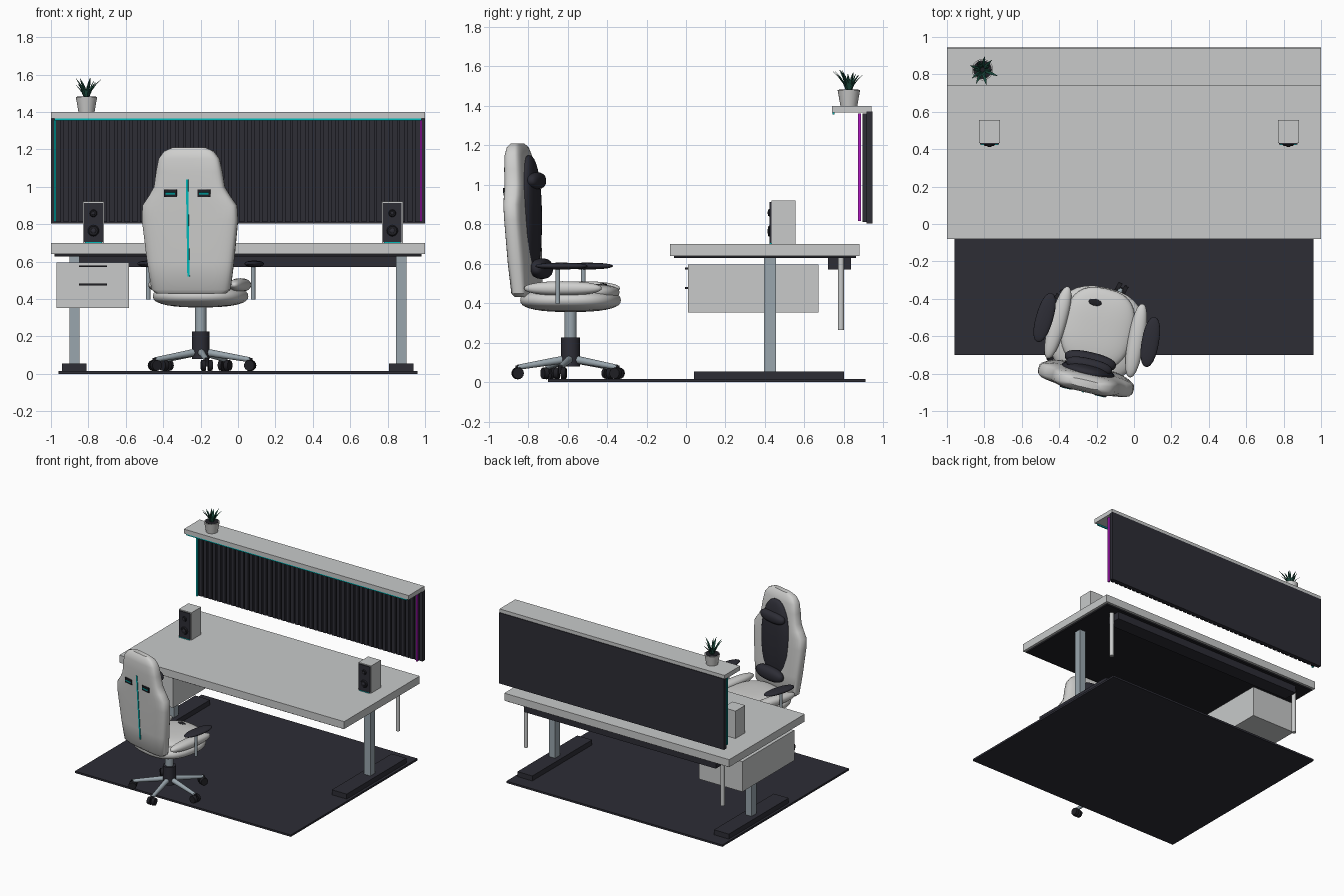
import bpy, bmesh, math, random
from mathutils import Matrix, Vector

if "Cube" in bpy.data.objects:
    bpy.data.objects.remove(bpy.data.objects["Cube"])


def material(name, *rgb):
    m = bpy.data.materials.new(name)
    m.use_nodes = True
    m.diffuse_color = (*rgb, 1)
    m.node_tree.nodes["Principled BSDF"].inputs["Base Color"].default_value = (*rgb, 1)
    return m


WHITE = material("warm white", .62, .62, .61)
GREY = material("light grey", .58, .59, .59)
CHARCOAL = material("charcoal", .026, .026, .036)
BLACK = material("soft black", .014, .014, .018)
STEEL = material("brushed steel", .32, .38, .42)
CYAN = material("cyan light", 0, .5, .5)
MAGENTA = material("magenta light", .45, .01, .55)
GREEN = material("leaf green", .012, .075, .05)

frame = Matrix.Identity(4)


def finish(name, bm, mat, smooth=False, local=Matrix.Identity(4)):
    bmesh.ops.transform(bm, matrix=frame @ local, verts=bm.verts)
    bmesh.ops.recalc_face_normals(bm, faces=bm.faces)
    mesh = bpy.data.meshes.new(name)
    bm.to_mesh(mesh)
    bm.free()
    mesh.materials.append(mat)
    obj = bpy.data.objects.new(name, mesh)
    bpy.context.collection.objects.link(obj)
    if smooth:
        mesh.shade_smooth()
        mesh.set_sharp_from_angle(angle=math.radians(40))
    return obj


def box(name, x, y, z, mat, local=Matrix.Identity(4)):
    """Box from three (low, high) ranges."""
    bm = bmesh.new()
    bmesh.ops.create_cube(bm, size=1)
    for v in bm.verts:
        v.co = [r[0] + (r[1] - r[0]) * (c + .5) for r, c in zip((x, y, z), v.co)]
    return finish(name, bm, mat, local=local)


def rod(name, a, b, r1, r2, mat, sides=20):
    """Round bar or cone between two points."""
    a, b = Vector(a), Vector(b)
    bm = bmesh.new()
    bmesh.ops.create_cone(bm, cap_ends=True, segments=sides, radius1=r1, radius2=r2,
                          depth=(b - a).length)
    turn = (b - a).to_track_quat('Z', 'Y').to_matrix().to_4x4()
    return finish(name, bm, mat, True, Matrix.Translation((a + b) / 2) @ turn)


def soften(c, power):
    return math.copysign(abs(c) ** power, c)


def blob(name, loc, size, mat, power=1.0, turn=0):
    """Cushion: a sphere pushed towards a rounded box by power < 1."""
    bm = bmesh.new()
    bmesh.ops.create_uvsphere(bm, u_segments=32, v_segments=18, radius=1)
    for v in bm.verts:
        v.co = [soften(c, power) * s for c, s in zip(v.co, size)]
    return finish(name, bm, mat, True,
                  Matrix.Translation(loc) @ Matrix.Rotation(math.radians(turn), 4, 'Z'))


# Rug and desk
box("rug", (-.96, .96), (-.7, .91), (0, .015), CHARCOAL)
box("desk_top", (-1, 1), (-.08, .88), (.64, .7), GREY)
box("desk_underside", (-.98, .98), (-.06, .86), (.628, .64), BLACK)
box("cable_tray", (-.85, .85), (.72, .835), (.57, .628), CHARCOAL)
for side, x in (("right", -.875), ("left", .873)):
    box(side + "_desk_leg", (x - .027, x + .027), (.395, .455), (.05, .628), STEEL)
    box(side + "_desk_foot", (x - .066, x + .066), (.04, .8), (.015, .055), CHARCOAL)
    rod(side + "_cable_sleeve", (x, .785, .265), (x, .785, .628), .016, .016, GREY, 12)

# Hanging drawer unit
box("drawer_unit", (-.97, -.583), (.01, .67), (.353, .596), GREY)
for z in (.575, .477):
    box("drawer_handle", (-.85, -.7), (-.006, .01), (z - .005, z + .005), BLACK)

# Slatted wall panel, shelf and light strips
box("wall_panel", (-1, 1), (.915, .945), (.803, 1.372), CHARCOAL)
COUNT = 48
for i in range(COUNT):
    x = -.96 + 1.92 * i / (COUNT - 1)
    box("wall_slat", (x - .014, x + .014), (.893, .915), (.812, 1.362), CHARCOAL)
box("wall_shelf", (-1, 1), (.74, .94), (1.365, 1.4), GREY)
box("shelf_light", (-.98, .98), (.742, .752), (1.355, 1.365), CYAN)
for side, x, mat in (("right", -.978, CYAN), ("left", .978, MAGENTA)):
    box(side + "_wall_light", (x - .006, x + .006), (.872, .886), (.815, 1.36), mat)

# Speakers
for x in (-.773, .825):
    box("speaker_body", (x - .056, x + .056), (.432, .555), (.7, .92), GREY)
    box("speaker_front", (x - .05, x + .05), (.424, .432), (.705, .913), CHARCOAL)
    box("speaker_light", (x - .045, x + .045), (.422, .432), (.7, .705), CYAN)
    for z, r in ((.765, .03), (.858, .02)):
        rod("speaker_driver", (x, .424, z), (x, .416, z), r, r * .8, BLACK)
        blob("speaker_cone", (x, .417, z), (r * .45, .005, r * .45), CHARCOAL)

# Potted plant
PX, PY = -.81, .825
rod("plant_pot", (PX, PY, 1.4), (PX, PY, 1.48), .043, .057, WHITE, 24)
rod("pot_soil", (PX, PY, 1.48), (PX, PY, 1.482), .05, .05, BLACK, 24)
random.seed(4)
for i in range(13):
    angle = i * 2.4 + random.uniform(-.2, .2)
    reach, top = random.uniform(.03, .085), random.uniform(.08, .125)
    out = Vector((math.cos(angle), math.sin(angle), 0))
    across = Vector((-out.y, out.x, 0))
    bm = bmesh.new()
    rows = []
    for t, w in ((0, .005), (.35, .009), (.7, .007), (1, .0008)):
        mid = Vector((PX, PY, 1.475)) + out * (.012 + reach * t ** 1.5)
        mid.z += top * (t - .12 * t * t)
        rows.append([bm.verts.new(mid + p) for p in
                     (across * w, out * w * .4, across * -w, out * -w * .4)])
    for a, b in zip(rows, rows[1:]):
        for k in range(4):
            bm.faces.new((a[k], a[k - 1], b[k - 1], b[k]))
    finish("plant_leaf", bm, GREEN)

# Chair base: five arms with twin casters
CENTRE = Vector((-.2, -.585, 0))
frame = Matrix.Translation(CENTRE)
rod("chair_column_cover", (0, 0, .08), (0, 0, .225), .047, .047, CHARCOAL, 28)
rod("chair_column", (0, 0, .225), (0, 0, .37), .031, .031, STEEL, 24)
for i in range(5):
    angle = math.radians(-83 + 72 * i)
    d = Vector((math.cos(angle), math.sin(angle), 0))
    n = Vector((-d.y, d.x, 0))
    end = d * .27
    rod("chair_base_arm", d * .03 + Vector((0, 0, .115)), end + Vector((0, 0, .075)),
        .02, .013, STEEL, 12)
    rod("caster_stem", end + Vector((0, 0, .04)), end + Vector((0, 0, .085)), .012, .012, BLACK, 12)
    for s in (-1, 1):
        hub = end + Vector((0, 0, .045))
        rod("caster_wheel", hub + n * s * .007, hub + n * s * .03, .031, .028, BLACK, 16)

# Chair seat and arms, turned with the chair
frame = Matrix.Translation(CENTRE) @ Matrix.Rotation(math.radians(-13), 4, 'Z')
blob("seat_base", (0, 0, .415), (.25, .25, .06), WHITE, .8)
blob("seat_cushion", (0, .03, .455), (.19, .215, .045), WHITE, .75)
blob("seat_badge", (-.045, .16, .495), (.035, .018, .006), BLACK)
for s in (-1, 1):
    blob("seat_bolster", (s * .215, .01, .475), (.045, .2, .036), WHITE, .9, s * 3)
    blob("armrest_pad", (s * .29, .02, .588), (.046, .135, .017), CHARCOAL, .9, s * 3)
    rod("armrest_post", (s * .288, 0, .397), (s * .288, 0, .58), .012, .012, STEEL, 16)


# Chair back: rounded sections stacked along a leaning axis
def lean(z):
    return -.225 - .065 * (z - .43)


bm = bmesh.new()
rings = []
for z, w, t in ((.43, .19, .035), (.45, .215, .05), (.6, .237, .055), (.82, .262, .055),
                (.9, .258, .055), (.95, .222, .055), (1, .192, .055), (1.08, .18, .053),
                (1.15, .165, .048), (1.19, .135, .038), (1.21, .09, .02)):
    ring = []
    for k in range(32):
        a = math.tau * k / 32
        ring.append(bm.verts.new((w * soften(math.cos(a), .6),
                                  lean(z) + t * soften(math.sin(a), .55), z)))
    rings.append(ring)
for a, b in zip(rings, rings[1:]):
    for k in range(32):
        bm.faces.new((a[k - 1], a[k], b[k], b[k - 1]))
bm.faces.new(rings[0])
bm.faces.new(rings[-1])
finish("chair_back", bm, WHITE, True)
blob("back_padding", (0, lean(.82) + .035, .82), (.15, .055, .33), CHARCOAL, .9)
blob("head_pillow", (0, lean(1.02) + .085, 1.02), (.125, .04, .043), CHARCOAL, .85)
blob("lumbar_pillow", (0, lean(.57) + .085, .575), (.14, .045, .052), CHARCOAL, .85)

# Trim on the rear of the chair back
rear = lean(.78) - .055
tilt = Matrix.Translation((0, rear, .78)) @ Matrix.Rotation(math.atan(.065), 4, 'X')
box("back_stripe", (-.006, .006), (-.004, .006), (-.26, .26), CYAN, tilt)
for s in (-1, 1):
    x = s * .092
    box("back_vent", (x - .035, x + .035), (-.006, .02), (.165, .205), BLACK, tilt)
    box("vent_light", (x - .026, x + .026), (-.009, .0), (.18, .189), CYAN, tilt)
